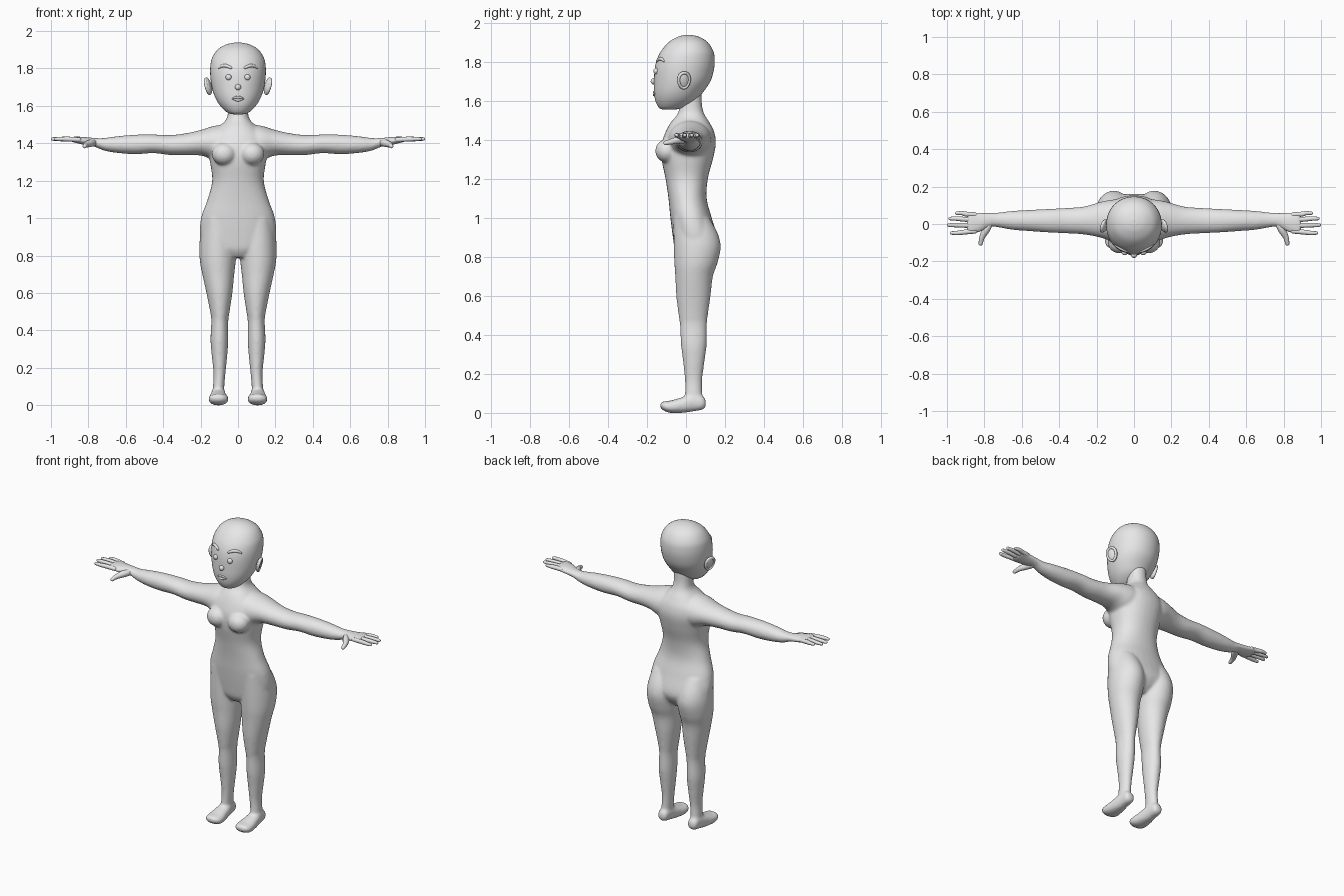
import bpy, bmesh, math
from mathutils import Vector, Matrix
from mathutils.bvhtree import BVHTree

if "Cube" in bpy.data.objects:
    bpy.data.objects.remove(bpy.data.objects["Cube"])

skin = bpy.data.materials.new("plain_grey")
skin.diffuse_color = (0.8, 0.8, 0.8, 1)
skin.use_nodes = True
skin.node_tree.nodes["Principled BSDF"].inputs["Base Color"].default_value = skin.diffuse_color


def spline(keys, sub):
    """Catmull-Rom interpolation through rows of numbers."""
    out = []
    for i in range(len(keys) - 1):
        p = [keys[max(0, min(len(keys) - 1, i + k))] for k in (-1, 0, 1, 2)]
        for s in range(sub):
            t = s / sub
            out.append([0.5 * (2 * b + (c - a) * t + (2 * a - 5 * b + 4 * c - d) * t * t
                               + (3 * b - a - 3 * c + d) * t ** 3) for a, b, c, d in zip(*p)])
    return out + [list(keys[-1])]


def loft(bm, keys, axis, side=1, n=32, sub=5, power=2.0):
    """Rings of (position, lo, hi, lo, hi) along an axis, bridged and capped."""
    rings = []
    for t, a0, a1, b0, b1 in spline(keys, sub):
        ring = []
        for k in range(n):
            c, s = math.cos(2 * math.pi * k / n), math.sin(2 * math.pi * k / n)
            a = (a0 + a1) / 2 + (a1 - a0) / 2 * math.copysign(abs(c) ** (2 / power), c)
            b = (b0 + b1) / 2 + (b1 - b0) / 2 * math.copysign(abs(s) ** (2 / power), s)
            x, y, z = {"x": (t, a, b), "y": (a, t, b), "z": (a, b, t)}[axis]
            ring.append(bm.verts.new((x * side, y, z)))
        rings.append(ring)
    faces = [bm.faces.new(rings[0]), bm.faces.new(rings[-1])]
    for r, q in zip(rings, rings[1:]):
        for k in range(n):
            faces.append(bm.faces.new((r[k], r[(k + 1) % n], q[(k + 1) % n], q[k])))
    bmesh.ops.recalc_face_normals(bm, faces=faces)


def ball(bm, centre, radii, rot=Matrix()):
    m = Matrix.Translation(centre) @ rot @ Matrix.Diagonal((*radii, 1))
    bmesh.ops.create_uvsphere(bm, u_segments=24, v_segments=14, radius=1, matrix=m)


def finish(name, bm, mirror=False):
    me = bpy.data.meshes.new(name)
    bm.to_mesh(me)
    bm.free()
    me.materials.append(skin)
    me.shade_smooth()
    ob = bpy.data.objects.new(name, me)
    bpy.context.collection.objects.link(ob)
    if mirror:
        ob.modifiers.new("mirror", "MIRROR")
    return ob


def tube(bm, points, n=12):
    """Round tapered tube through (x, y, z, radius) points with rounded ends."""
    pts = spline(points, 4)
    for end in (0, -1):
        p, q = Vector(pts[end][:3]), Vector(pts[1 if end == 0 else -2][:3])
        d, r = (p - q).normalized(), pts[end][3]
        caps = [[*(p + d * r * math.sin(f)), r * math.cos(f)] for f in (0.5, 1.0, 1.4)]
        pts = caps[::-1] + pts if end == 0 else pts + caps
    rings = []
    for i, p in enumerate(pts):
        d = Vector(pts[min(i + 1, len(pts) - 1)][:3]) - Vector(pts[max(i - 1, 0)][:3])
        u = d.cross(Vector((0, 0, 1))).normalized()
        v = d.cross(u).normalized()
        rings.append([bm.verts.new(Vector(p[:3]) + p[3] * (u * math.cos(2 * math.pi * k / n)
                      + v * math.sin(2 * math.pi * k / n))) for k in range(n)])
    faces = [bm.faces.new(rings[0]), bm.faces.new(rings[-1])]
    for r, q in zip(rings, rings[1:]):
        for k in range(n):
            faces.append(bm.faces.new((r[k], r[(k + 1) % n], q[(k + 1) % n], q[k])))
    bmesh.ops.recalc_face_normals(bm, faces=faces)


# Body: torso, limbs and feet fused into one smooth skin
torso = [(z, -w, w, y0, y1) for z, w, y0, y1 in (
    (.79, .07, -.03, .10), (.83, .16, -.055, .14), (.89, .203, -.066, .162),
    (1.0, .198, -.08, .132), (1.1, .163, -.09, .106), (1.2, .138, -.105, .112),
    (1.3, .15, -.125, .138), (1.38, .163, -.125, .153), (1.44, .15, -.105, .145),
    (1.49, .10, -.078, .12), (1.53, .062, -.045, .095), (1.58, .053, -.032, .082),
    (1.66, .053, -.03, .08))]
leg = [(1.0, .03, .185, -.065, .12), (.92, .015, .2, -.064, .163), (.85, .008, .207, -.063, .178),
       (.77, .012, .204, -.06, .162), (.7, .02, .191, -.055, .138), (.6, .03, .169, -.05, .126),
       (.5, .045, .149, -.038, .112), (.45, .052, .143, -.031, .107), (.35, .052, .147, -.026, .106),
       (.27, .057, .141, -.016, .096), (.17, .067, .131, -.006, .083), (.1, .073, .134, -.006, .083),
       (.04, .075, .136, -.01, .085)]
foot = [(.102, .09, .12, .035, .06), (.088, .075, .136, .018, .085), (.04, .069, .142, .008, .1),
        (-.02, .06, .151, 0, .08), (-.08, .051, .157, 0, .063), (-.115, .06, .15, .012, .059),
        (-.132, .085, .125, .028, .05)]
arm = [(.04, -.09, .13, 1.30, 1.5), (.12, -.09, .13, 1.305, 1.495), (.19, -.07, .115, 1.333, 1.474),
       (.27, -.056, .093, 1.336, 1.455), (.36, -.05, .086, 1.337, 1.444), (.45, -.046, .081, 1.347, 1.447),
       (.55, -.039, .076, 1.342, 1.446), (.65, -.031, .07, 1.349, 1.437), (.72, -.019, .062, 1.362, 1.428),
       (.77, -.016, .06, 1.383, 1.429), (.82, -.042, .062, 1.391, 1.434), (.87, -.055, .066, 1.403, 1.436),
       (.895, -.053, .063, 1.409, 1.433)]
bm = bmesh.new()
loft(bm, torso, "z", power=2.2)
for s in (1, -1):
    loft(bm, leg, "z", s)
    loft(bm, foot, "y", s, power=2.3)
    loft(bm, arm, "x", s)
    ball(bm, (s * .075, -.098, 1.343), (.066, .06, .06))
body = finish("body", bm)
remesh = body.modifiers.new("fuse", "REMESH")
remesh.mode, remesh.voxel_size, remesh.use_smooth_shade = "VOXEL", 0.008, True
relax = body.modifiers.new("relax", "SMOOTH")
relax.factor, relax.iterations = 0.5, 8

# Fingers and thumb
bm = bmesh.new()
for tip, y0, y1 in ((.957, .05, .058), (.993, .022, .029), (1.0, -.008, -.006), (.985, -.039, -.048)):
    tube(bm, [(.85, y0, 1.419, .012), (.9, y0 * .6 + y1 * .4, 1.422, .013),
              (tip - .04, y1, 1.423, .0115), (tip - .009, y1, 1.423, .009)])
tube(bm, [(.765, .015, 1.404, .018), (.79, -.03, 1.4, .02), (.812, -.07, 1.392, .015),
          (.82, -.105, 1.384, .011)])
finish("fingers", bm, mirror=True)

# Head
skull = [(z, -w, w, y0, y1) for z, w, y0, y1 in (
    (1.555, .025, -.118, -.06), (1.565, .058, -.139, -.01), (1.6, .095, -.157, .05),
    (1.645, .122, -.164, .088), (1.7, .14, -.164, .125), (1.76, .148, -.161, .143),
    (1.81, .148, -.15, .147), (1.855, .139, -.128, .14), (1.9, .11, -.09, .112),
    (1.927, .066, -.045, .07), (1.937, .025, -.01, .03), (1.938, .004, .008, .014))]
bm = bmesh.new()
loft(bm, skull, "z", n=48, power=2.05)
surface = BVHTree.FromBMesh(bm)
finish("head", bm)


def face_point(x, z, lift=0.0):
    hit = surface.ray_cast(Vector((x, -1, z)), Vector((0, 1, 0)))[0]
    return hit + Vector((0, -lift, 0))


# Eyes and nose
bm = bmesh.new()
ball(bm, face_point(.05, 1.753), (.016, .014, .016))
finish("eye", bm, mirror=True)
bm = bmesh.new()
ball(bm, face_point(0, 1.7, .002), (.016, .015, .016))
finish("nose", bm)

# Eyebrows
bm = bmesh.new()
tube(bm, [(*face_point(x, z), r) for x, z, r in
          ((.038, 1.804, .007), (.062, 1.814, .009), (.085, 1.813, .008), (.103, 1.802, .004))])
finish("eyebrow", bm, mirror=True)

# Lips
bm = bmesh.new()
tube(bm, [(*face_point(x, z), r) for x, z, r in
          ((-.03, 1.638, .003), (-.011, 1.646, .006), (0, 1.643, .005), (.011, 1.646, .006), (.03, 1.638, .003))])
tube(bm, [(*face_point(x, z), r) for x, z, r in
          ((-.026, 1.636, .003), (0, 1.63, .007), (.026, 1.636, .003))])
finish("lips", bm)

# Ears: a shallow bowl with a raised rim
bm = bmesh.new()
tilt = Matrix.Rotation(math.radians(14), 4, "Y") @ Matrix.Rotation(math.radians(18), 4, "Z")
centre = Vector((.156, -.012, 1.706))
ball(bm, centre, (.013, .032, .043), tilt)
rim = []
for k in range(28):
    a = 2 * math.pi * k / 28
    rim.append([bm.verts.new(centre + tilt @ Vector((
        .005 + .009 * math.sin(b),
        (.029 + .008 * math.cos(b)) * math.cos(a) * (1 + .12 * math.sin(a)),
        (.04 + .008 * math.cos(b)) * math.sin(a))))
        for b in (2 * math.pi * j / 10 for j in range(10))])
for k in range(28):
    p, q = rim[k], rim[(k + 1) % 28]
    for j in range(10):
        bm.faces.new((p[j], q[j], q[(j + 1) % 10], p[(j + 1) % 10]))
bmesh.ops.recalc_face_normals(bm, faces=bm.faces)
finish("ear", bm, mirror=True)
